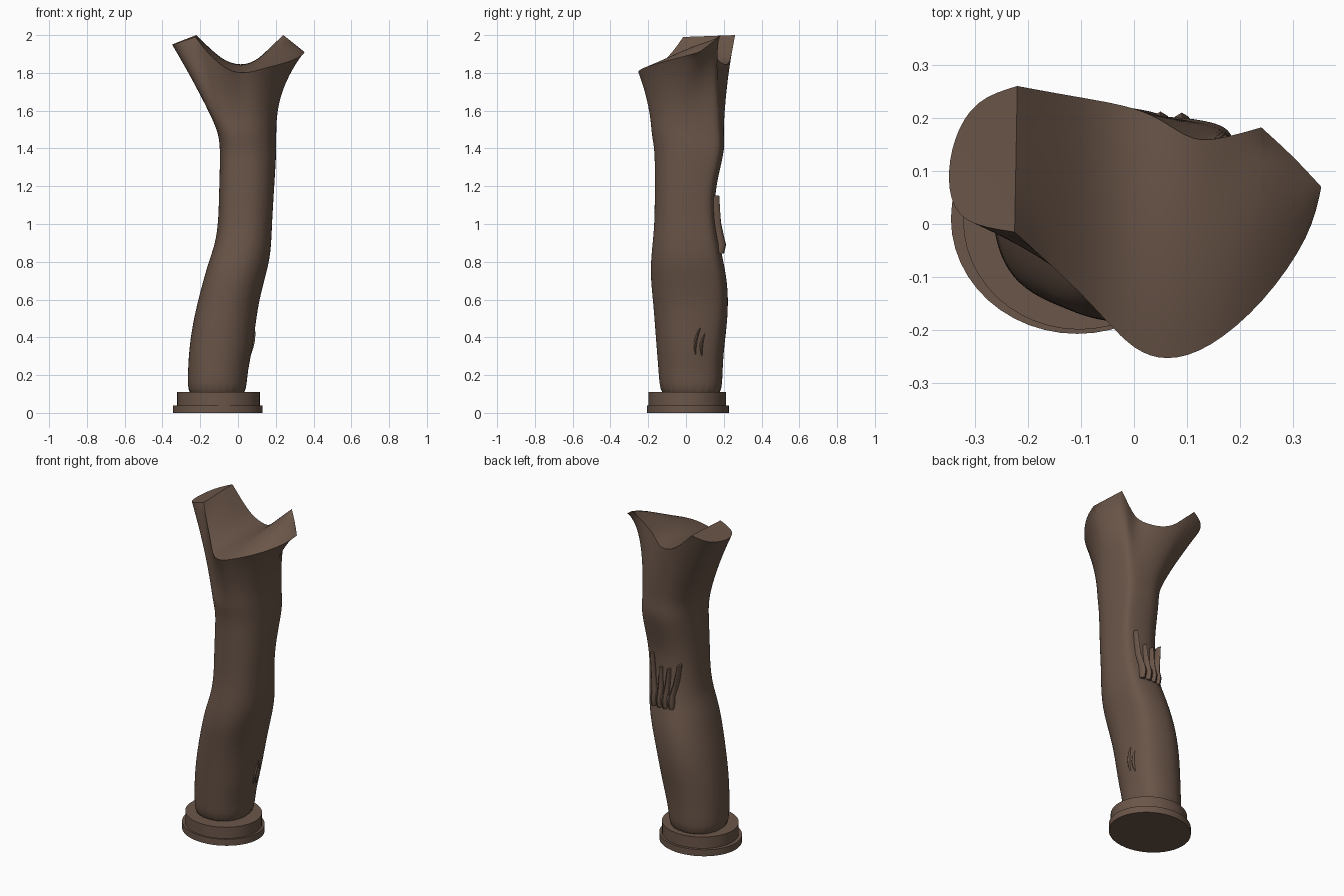
import bpy, bmesh, math
from mathutils import Vector

if "Cube" in bpy.data.objects:
    bpy.data.objects.remove(bpy.data.objects["Cube"])

bark = bpy.data.materials.new("bark_brown")
bark.diffuse_color = (0.145, 0.092, 0.066, 1)
bark.use_nodes = True
bark.node_tree.nodes["Principled BSDF"].inputs["Base Color"].default_value = bark.diffuse_color


def finish(name, bm, angle=35, subsurf=0):
    bmesh.ops.recalc_face_normals(bm, faces=bm.faces)
    me = bpy.data.meshes.new(name)
    bm.to_mesh(me)
    bm.free()
    ob = bpy.data.objects.new(name, me)
    bpy.context.collection.objects.link(ob)
    me.materials.append(bark)
    if subsurf:
        ob.modifiers.new("smooth", 'SUBSURF').levels = subsurf
        ob.modifiers["smooth"].render_levels = subsurf
    bpy.ops.object.select_all(action='DESELECT')
    ob.select_set(True)
    bpy.context.view_layer.objects.active = ob
    bpy.ops.object.shade_smooth_by_angle(angle=math.radians(angle))
    return ob


# Trunk cross-sections: z, x min, x max, y min, y max
SECTIONS = [
    (0.05, -0.27, 0.045, -0.135, 0.19), (0.20, -0.267, 0.047, -0.145, 0.194),
    (0.32, -0.262, 0.075, -0.155, 0.20), (0.45, -0.245, 0.092, -0.165, 0.217),
    (0.58, -0.217, 0.11, -0.175, 0.226), (0.70, -0.185, 0.14, -0.188, 0.219),
    (0.80, -0.157, 0.167, -0.188, 0.20), (0.90, -0.12, 0.178, -0.178, 0.178),
    (1.02, -0.105, 0.182, -0.167, 0.158), (1.15, -0.102, 0.19, -0.167, 0.152),
    (1.28, -0.098, 0.198, -0.166, 0.178), (1.40, -0.096, 0.205, -0.168, 0.208),
    (1.48, -0.105, 0.203, -0.185, 0.20)]
# Forked rim, counter-clockwise from the right tip over the back
RIM = [
    (0.353, 0.07, 1.91), (0.30, 0.128, 1.952), (0.24, 0.182, 2.0), (0.17, 0.162, 1.935),
    (0.11, 0.153, 1.875), (0.05, 0.20, 1.845), (-0.01, 0.222, 1.843), (-0.08, 0.235, 1.868),
    (-0.15, 0.247, 1.93), (-0.22, 0.26, 2.0), (-0.30, 0.236, 1.97), (-0.342, 0.16, 1.953),
    (-0.353, 0.08, 1.948), (-0.338, 0.02, 1.952), (-0.295, -0.005, 1.968), (-0.225, -0.015, 1.99),
    (-0.165, -0.07, 1.91), (-0.10, -0.13, 1.85), (-0.05, -0.185, 1.815), (0.0, -0.238, 1.80),
    (0.06, -0.26, 1.80), (0.14, -0.238, 1.825), (0.245, -0.15, 1.85), (0.335, -0.02, 1.885)]
N = len(RIM)


def section_point(sec, i):
    z, x0, x1, y0, y1 = sec
    a = 2 * math.pi * i / N
    c, s = math.cos(a), math.sin(a)
    # fuller towards the back right and front left, more so higher up
    full = max(0, math.sin(2 * a)) * min(1, 0.25 + 0.6 * z) * (0.5 if s > 0 else 0.3)
    sq = lambda v: math.copysign(abs(v) ** (0.96 - full), v)
    return Vector(((x0 + x1) / 2 + (x1 - x0) / 2 * sq(c),
                   (y0 + y1) / 2 + (y1 - y0) / 2 * sq(s), z))


# Forked trunk
bm = bmesh.new()
crease = bm.edges.layers.float.new("crease_edge")
point = bm.verts.layers.float.new("crease_vert")
rings = [[bm.verts.new(section_point(s, i)) for i in range(N)] for s in SECTIONS]
for t in (0.2, 0.4, 0.6, 0.8, 0.93, 1.0):
    ring = []
    for i in range(N):
        p, q = section_point(SECTIONS[-1], i), Vector(RIM[i])
        a = 2 * math.pi * i / N
        w = t ** (1.15 + 1.2 * max(0, math.cos(a)) - 0.45 * max(0, -math.sin(a)))
        ring.append(bm.verts.new((p.x + (q.x - p.x) * w, p.y + (q.y - p.y) * w,
                                  p.z + (q.z - p.z) * t)))
    rings.append(ring)
for a, b in zip(rings, rings[1:]):
    for i in range(N):
        j = (i + 1) % N
        bm.faces.new((a[i], a[j], b[j], b[i]))
bm.faces.new(rings[0])
rim = rings[-1]
for i in (0, 2, 9, 15):
    rim[i][point] = 1.0
# Saddle between the two forks: strips from back rim to front rim
M = 5
rows = []
for k in range(9, 0, -1):
    a, b = rim[k], rim[24 - k]
    row = [a]
    for m in range(1, M):
        t = m / M
        p = a.co.lerp(b.co, t)
        p.z += 0.014 * math.sin(math.pi * t) if k < 9 else 0
        row.append(bm.verts.new(p))
    rows.append(row + [b])
for a, b in zip(rows, rows[1:]):
    for m in range(M):
        bm.faces.new((a[m], a[m + 1], b[m + 1], b[m]))
for m in range(M):
    bm.faces.new((rows[-1][m], rows[-1][m + 1], rim[0]))
# Flat sawn end of the left fork
bm.faces.new([rim[i] for i in range(10, 15)] + rows[0][::-1])
sharp = [(rim[i], rim[(i + 1) % N]) for i in range(N)] + list(zip(rows[0], rows[0][1:]))
for a, b in sharp:
    bm.edges.get((a, b))[crease] = 1.0
finish("forked_trunk", bm, 40, 2)


# Stepped round base
def disc(name, x, y, rx, ry, z0, z1):
    bm = bmesh.new()
    rs = [[bm.verts.new((x + rx * math.cos(2 * math.pi * i / 48),
                         y + ry * math.sin(2 * math.pi * i / 48), z)) for i in range(48)]
          for z in (z0, z1)]
    for i in range(48):
        j = (i + 1) % 48
        bm.faces.new((rs[0][i], rs[0][j], rs[1][j], rs[1][i]))
    bm.faces.new(rs[0])
    bm.faces.new(rs[1])
    finish(name, bm)


disc("base_plate", -0.107, 0.01, 0.238, 0.217, 0.0, 0.04)
disc("base_collar", -0.103, 0.007, 0.219, 0.206, 0.04, 0.11)


# Tapered bark strand along a path of (x, y, z, width, depth)
def strand(name, pts):
    bm = bmesh.new()
    rs = [[bm.verts.new((x + w * math.cos(k * math.pi / 4), y + d * math.sin(k * math.pi / 4), z))
           for k in range(8)] for x, y, z, w, d in pts]
    for a, b in zip(rs, rs[1:]):
        for k in range(8):
            bm.faces.new((a[k], a[(k + 1) % 8], b[(k + 1) % 8], b[k]))
    bm.faces.new(rs[0])
    bm.faces.new(rs[-1])
    finish(name, bm, 50)


# Splintered bark patch on the back
for n, (xb, xt, top, y) in enumerate([(-0.025, -0.055, 1.11, -0.008), (0.012, 0.005, 1.08, 0.0),
                                      (0.05, 0.058, 1.08, 0.002), (0.09, 0.12, 1.15, 0.0)]):
    strand("bark_splinter_%d" % n, [
        (xb, 0.178 + y, 0.845, 0.016, 0.022), (xb, 0.182 + y, 0.89, 0.019, 0.028),
        (xb, 0.172 + y, 0.93, 0.015, 0.028), ((xb + xt) / 2, 0.157 + y, 1.0, 0.012, 0.028),
        (xt, 0.15 + y, top, 0.008, 0.026)])
strand("bark_patch_band", [(0.033, 0.168, 0.87, 0.075, 0.025), (0.033, 0.165, 0.895, 0.08, 0.032),
                           (0.033, 0.16, 0.925, 0.075, 0.028)])

# Small knot ridges low on the right side
for n, (y0, y1, z0, z1) in enumerate([(0.05, 0.075, 0.31, 0.45), (0.085, 0.10, 0.30, 0.42)]):
    bulge = []
    for t in (0, 0.25, 0.5, 0.75, 1):
        z = z0 + (z1 - z0) * t
        y = y0 + (y1 - y0) * t - 0.012 * math.sin(math.pi * t)
        s = math.sin(math.pi * (0.1 + 0.8 * t))
        x = 0.068 + 0.16 * (z - 0.31) - 0.5 * (y - 0.05) ** 2 / 0.17
        bulge.append((x - 0.002, y, z, 0.012 * s, 0.009 * s))
    strand("knot_ridge_%d" % n, bulge)
